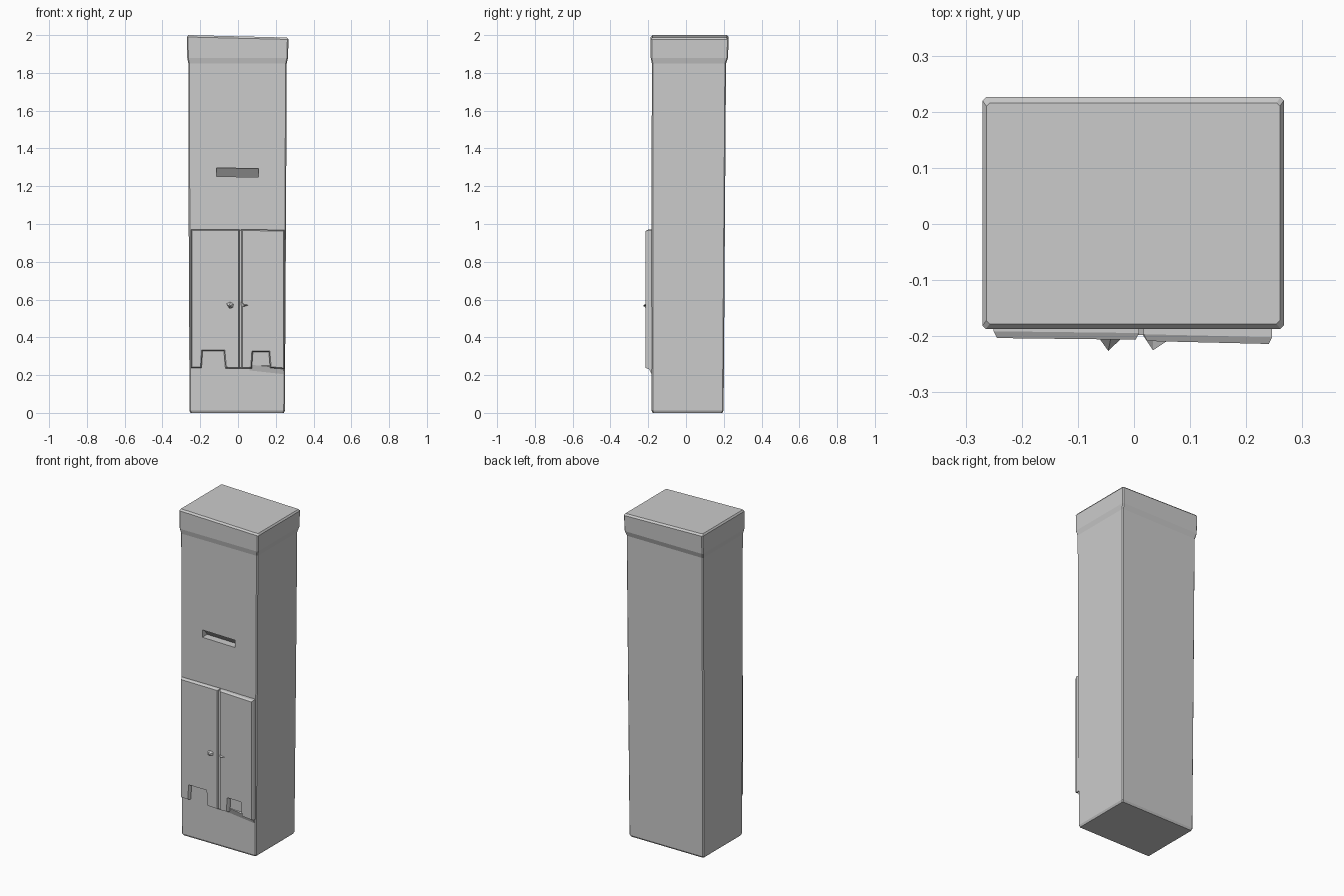
import bpy, bmesh
from mathutils import Vector

if "Cube" in bpy.data.objects:
    bpy.data.objects.remove(bpy.data.objects["Cube"])


def make(name, bm):
    bmesh.ops.recalc_face_normals(bm, faces=bm.faces)
    me = bpy.data.meshes.new(name)
    bm.to_mesh(me)
    bm.free()
    ob = bpy.data.objects.new(name, me)
    bpy.context.collection.objects.link(ob)
    return ob


def loft(name, loops):
    """Skin a list of equally long point loops and cap both ends."""
    bm = bmesh.new()
    rows = [[bm.verts.new(p) for p in loop] for loop in loops]
    n = len(rows[0])
    for a, b in zip(rows, rows[1:]):
        for i in range(n):
            j = (i + 1) % n
            bm.faces.new((a[i], a[j], b[j], b[i]))
    bm.faces.new(rows[0])
    bm.faces.new(rows[-1])
    return make(name, bm)


def ring(z, x0, x1, y0, y1, c=0.006, tilt=0.0):
    """Rectangle with chamfered corners, optionally dropping to the right."""
    pts = [(x0 + c, y0), (x1 - c, y0), (x1, y0 + c), (x1, y1 - c),
           (x1 - c, y1), (x0 + c, y1), (x0, y1 - c), (x0, y0 + c)]
    return [(x, y, z - tilt * (x - x0) / (x1 - x0)) for x, y in pts]


def inset(pts, d):
    """Mitred inset of a counter-clockwise right-angled outline."""
    out = []
    for i, p in enumerate(pts):
        p, a, b = Vector(p), Vector(pts[i - 1]), Vector(pts[(i + 1) % len(pts)])
        e, f = (p - a).normalized(), (b - p).normalized()
        n, m = Vector((-e.y, e.x)), Vector((-f.y, f.x))
        out.append(p + (n + m) * d / (1 + n.dot(m)))
    return out


def panel(name, outline, y_front, d=0.006, y_back=-0.17):
    """Raised door with softened edges; y_front gives its face depth at x."""
    inner = inset(outline, d)
    return loft(name, [
        [(x, y_back, z) for x, z in outline],
        [(x, y_front(x) + 0.012, z) for x, z in outline],
        [(p.x, y_front(p.x), p.y) for p in inner]])


def knob(name, tip, base):
    bm = bmesh.new()
    t = bm.verts.new(tip)
    vs = [bm.verts.new((x, -0.198, z)) for x, z in base]
    for i in range(len(vs)):
        bm.faces.new((vs[i - 1], vs[i], t))
    bm.faces.new(vs)
    return make(name, bm)


# Cabinet body with flared top band
body = loft("cabinet_body", [
    ring(0.0, -0.252, 0.242, -0.176, 0.192),
    ring(0.012, -0.257, 0.248, -0.182, 0.199),
    ring(1.0, -0.261, 0.254, -0.182, 0.206),
    ring(1.85, -0.263, 0.258, -0.181, 0.212),
    ring(1.88, -0.269, 0.265, -0.187, 0.222),
    ring(1.99, -0.27, 0.267, -0.187, 0.226, tilt=0.013),
    ring(2.0, -0.263, 0.260, -0.178, 0.216, tilt=0.013)])

# Slot in the upper front, deeper along its lower edge
slot = [(-0.25, 1.252), (-0.135, 1.252), (-0.168, 1.297), (-0.25, 1.297)]
cutter = loft("slot_cutter", [
    [(-0.115, y, z) for y, z in slot],
    [(0.108, y, z - 0.004) for y, z in slot]])
cutter.hide_render = True
mod = body.modifiers.new("slot", 'BOOLEAN')
mod.object = cutter
mod.solver = 'EXACT'
bpy.context.view_layer.objects.active = body
bpy.ops.object.modifier_apply(modifier=mod.name)
bpy.data.objects.remove(cutter)

# Pair of doors with square notches along the bottom
panel("left_door",
      [(-0.25, 0.238), (-0.193, 0.238), (-0.187, 0.328), (-0.075, 0.328),
       (-0.067, 0.236), (0.009, 0.234), (0.009, 0.972), (-0.25, 0.972)],
      lambda x: -0.205 - 0.012 * (x + 0.1))
panel("right_door",
      [(0.017, 0.234), (0.073, 0.236), (0.079, 0.322), (0.163, 0.322),
       (0.17, 0.238), (0.246, 0.232), (0.246, 0.968), (0.017, 0.972)],
      lambda x: -0.208 - 0.024 * x)

# Backing strip that makes the gap between the doors a shallow groove
panel("door_seam", [(0.0, 0.236), (0.026, 0.236), (0.026, 0.968), (0.0, 0.968)],
      lambda x: -0.198, 0.003)

# Faceted door knobs
knob("left_knob", (-0.046, -0.226, 0.565),
     [(-0.066, 0.582), (-0.045, 0.548), (-0.018, 0.556), (-0.016, 0.582), (-0.04, 0.596)])
knob("right_knob", (0.034, -0.225, 0.570),
     [(0.016, 0.590), (0.018, 0.556), (0.034, 0.560), (0.075, 0.572), (0.034, 0.577)])

# Low sill under the right door
loft("door_sill", [
    [(0.06, -0.175, 0.255), (0.06, -0.184, 0.255), (0.06, -0.182, 0.225)],
    [(0.24, -0.175, 0.255), (0.24, -0.2, 0.24), (0.24, -0.182, 0.205)]])
